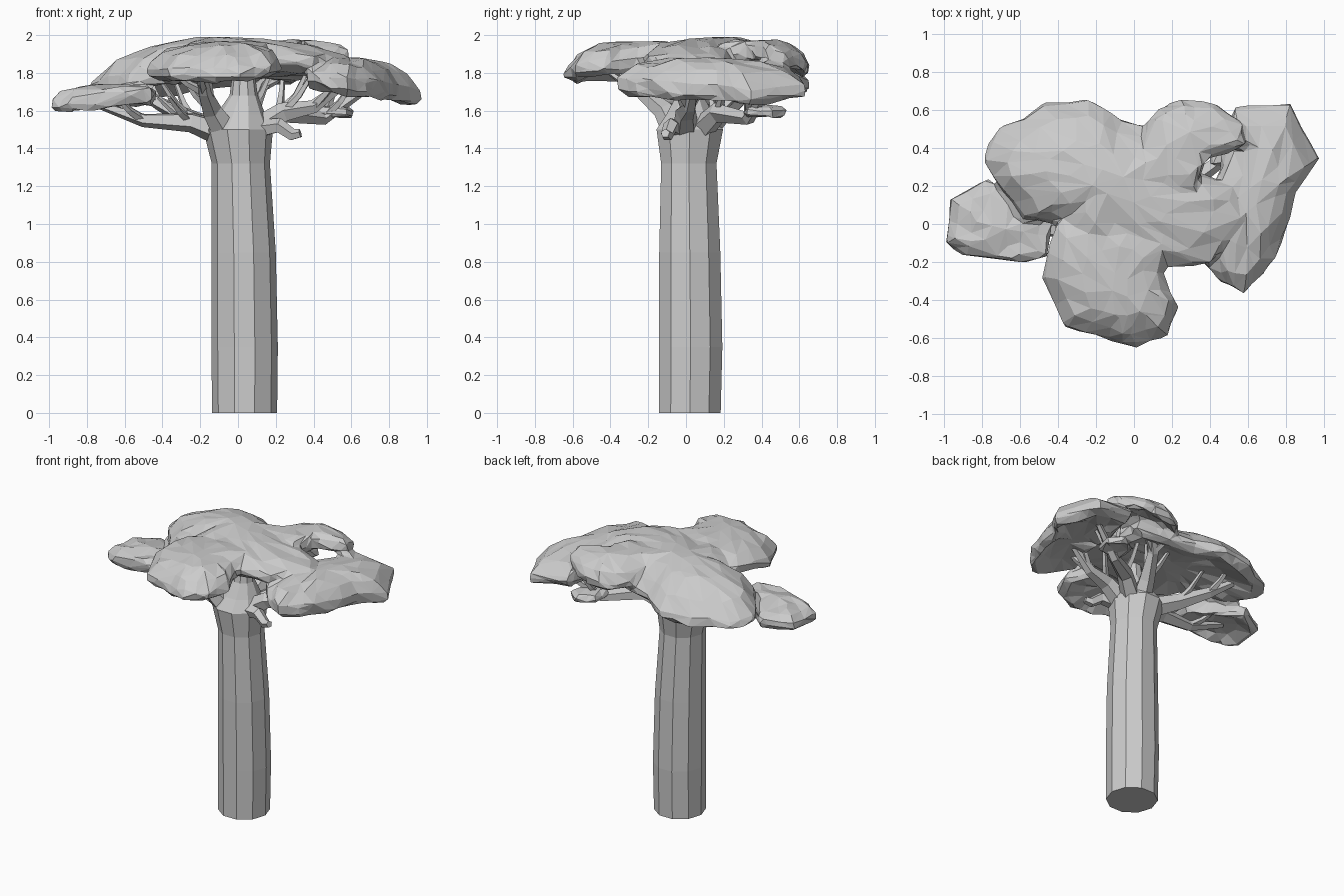
import bpy, bmesh, math, random
from mathutils import Vector

random.seed(4)
if "Cube" in bpy.data.objects:
    bpy.data.objects.remove(bpy.data.objects["Cube"])

grey = bpy.data.materials.new("pale grey")
grey.use_nodes = True
tone = (0.6, 0.6, 0.6, 1)
grey.diffuse_color = tone
grey.node_tree.nodes["Principled BSDF"].inputs["Base Color"].default_value = tone


def skin(name, rings):
    """Join rings of equal length into a closed, flat-shaded solid."""
    bm = bmesh.new()
    rows = [[bm.verts.new(point) for point in ring] for ring in rings]
    count = len(rows[0])
    for low, high in zip(rows, rows[1:]):
        for i in range(count):
            j = (i + 1) % count
            bm.faces.new((low[i], low[j], high[j], high[i]))
    bm.faces.new(rows[0][::-1])
    bm.faces.new(rows[-1])
    bmesh.ops.recalc_face_normals(bm, faces=bm.faces[:])
    mesh = bpy.data.meshes.new(name)
    bm.to_mesh(mesh)
    bm.free()
    mesh.materials.append(grey)
    obj = bpy.data.objects.new(name, mesh)
    bpy.context.collection.objects.link(obj)
    return obj


def circle(x, y, z, radius, sides=10):
    turn = math.tau / sides
    return [(x + radius * math.cos(turn * i), y + radius * math.sin(turn * i), z)
            for i in range(sides)]


def tube(name, points, start, end, sides=5):
    """Tapering branch through the given points."""
    points = [Vector(point) for point in points]
    last = len(points) - 1
    rings = []
    for i, point in enumerate(points):
        along = (points[min(i + 1, last)] - points[max(i - 1, 0)]).normalized()
        side = along.cross(Vector((.3, .2, 1))).normalized()
        up = side.cross(along)
        radius = start + (end - start) * i / last
        angles = [math.tau * k / sides for k in range(sides)]
        rings.append([point + radius * (side * math.cos(a) + up * math.sin(a))
                      for a in angles])
    return skin(name, rings)


def cushion(name, outline, level, tilt_x, tilt_y, crown, thick, bulge=.55, rough=.014):
    """Foliage cushion: tilted rim, hollow underside and a rough dome."""
    corners = [Vector((x, y, level + tilt_x * x + tilt_y * y)) for x, y in outline]
    rim = []
    for here, following in zip(corners, corners[1:] + corners[:1]):
        rim += [here, (here + following) / 2]
    centre = sum(rim, Vector()) / len(rim)

    def ring(scale, lift, target, blend, jitter=rough):
        points = []
        for corner in rim:
            point = centre.lerp(corner, scale)
            point.z = corner.z + (target - corner.z) * blend + lift
            shake = [random.uniform(-jitter, jitter) for axis in "xyz"]
            points.append(point + Vector(shake))
        return points

    base = centre.z
    return skin(name, [
        ring(.12, -thick * .2, base, 1, 0),
        ring(.55, -thick * .25, base, .7),
        ring(.86, -thick * .6, base, .2),
        ring(.99, -thick * .25, base, 0),
        ring(.98, thick * .3, base, 0),
        ring(.8, thick * .3, crown, bulge * .7),
        ring(.5, 0, crown, .5 + bulge * .6),
        ring(.15, 0, crown, 1, 0)])


# Trunk flaring at the top, then narrowing to a central leader
skin("trunk", [
    circle(.035, .02, 0, .172),
    circle(.035, .025, .35, .176),
    circle(.03, .02, .85, .17),
    circle(.015, .015, 1.32, .154),
    circle(0, .02, 1.5, .185),
    circle(.015, .02, 1.58, .13),
    circle(.03, .02, 1.68, .075),
    circle(.03, .02, 1.86, .05)])

# Foliage cushions
canopy = cushion("canopy", [
    (-.42, 0), (-.59, .03), (-.7, .19), (-.81, .34), (-.72, .5), (-.48, .64),
    (-.25, .66), (-.07, .54), (.35, .45), (.34, .27), (.53, .18), (.57, .02),
    (.4, -.21), (.2, -.23), (-.3, -.2)],
    level=1.82, tilt_x=.08, tilt_y=-.1, crown=1.99, thick=.09)
front = cushion("front_cushion", [
    (-.48, -.28), (-.37, -.54), (-.13, -.61), (0, -.65), (.17, -.59), (.24, -.43),
    (.16, -.26), (.2, 0), (-.1, .1), (-.42, 0)],
    level=1.89, tilt_x=.06, tilt_y=.15, crown=1.965, thick=.085, bulge=.65)
back = cushion("back_cushion", [
    (.05, .53), (.12, .61), (.25, .66), (.43, .64), (.58, .52), (.59, .42),
    (.4, .34), (.3, .2), (0, .2)],
    level=1.98, tilt_x=.07, tilt_y=-.28, crown=1.975, thick=.07)
left = cushion("left_cushion", [
    (.53, .62), (.82, .63), (.98, .36), (.85, .17), (.79, -.08), (.69, -.27),
    (.57, -.37), (.46, -.31), (.35, -.2), (.48, .1), (.43, .25), (.5, .45)],
    level=1.83, tilt_x=-.15, tilt_y=0, crown=1.88, thick=.1, bulge=.65)
right = cushion("right_cushion", [
    (-.97, .13), (-.99, -.09), (-.9, -.16), (-.6, -.21), (-.45, -.17), (-.42, 0),
    (-.56, .1), (-.78, .24)],
    level=1.73, tilt_x=.1, tilt_y=0, crown=1.74, thick=.08)
tuft = cushion("low_tuft", [(.4, .3), (.58, .32), (.62, .46), (.52, .54), (.4, .46)],
               level=1.59, tilt_x=0, tilt_y=0, crown=1.63, thick=.05, rough=.006)

# Fuse the cushions into one canopy with irregular facets
bpy.ops.object.select_all(action="DESELECT")
for part in (canopy, front, back, left, right, tuft):
    part.select_set(True)
bpy.context.view_layer.objects.active = canopy
bpy.ops.object.join()
fuse = canopy.modifiers.new("fuse", "REMESH")
fuse.mode = "VOXEL"
fuse.voxel_size = .02
facet = canopy.modifiers.new("facet", "DECIMATE")
facet.ratio = .05

# Main limbs, each a path outward from the trunk top
limbs = {
    "right_limb": [(-.08, 0, 1.48), (-.25, -.02, 1.54), (-.5, -.03, 1.55), (-.76, 0, 1.64)],
    "back_right_limb": [(-.06, .06, 1.48), (-.24, .16, 1.55), (-.42, .27, 1.64), (-.6, .36, 1.76)],
    "front_limb": [(-.06, -.05, 1.48), (-.14, -.12, 1.6), (-.18, -.24, 1.7), (-.2, -.36, 1.83)],
    "left_limb": [(.08, 0, 1.48), (.24, 0, 1.59), (.4, .02, 1.62), (.6, .05, 1.77)],
    "back_left_limb": [(.06, .06, 1.48), (.22, .17, 1.59), (.45, .33, 1.56), (.66, .42, 1.7)],
    "back_limb": [(.02, .08, 1.48), (.06, .2, 1.6), (.12, .34, 1.72), (.22, .45, 1.83)]}
for name, path in limbs.items():
    tube(name, path, .073, .02)
    # Forked twigs reaching into the foliage
    for step, swing in ((1, .8), (1, -.4), (2, -.7), (2, .5)):
        root = Vector(path[step])
        out = Vector((root.x, root.y, 0)).normalized()
        bend = Vector((out.x * math.cos(swing) - out.y * math.sin(swing),
                       out.x * math.sin(swing) + out.y * math.cos(swing), 0))
        rise = Vector((0, 0, .13 if name == "right_limb" else min(.22, 1.81 - root.z)))
        tube(name + "_twig", [root, root + bend * .09 + rise * .4, root + bend * .18 + rise],
             .026, .011, 4)

# Short broken stub on the left
tube("stub", [(.1, -.04, 1.5), (.22, -.08, 1.52), (.29, -.1, 1.47), (.33, -.11, 1.48)], .05, .025)
